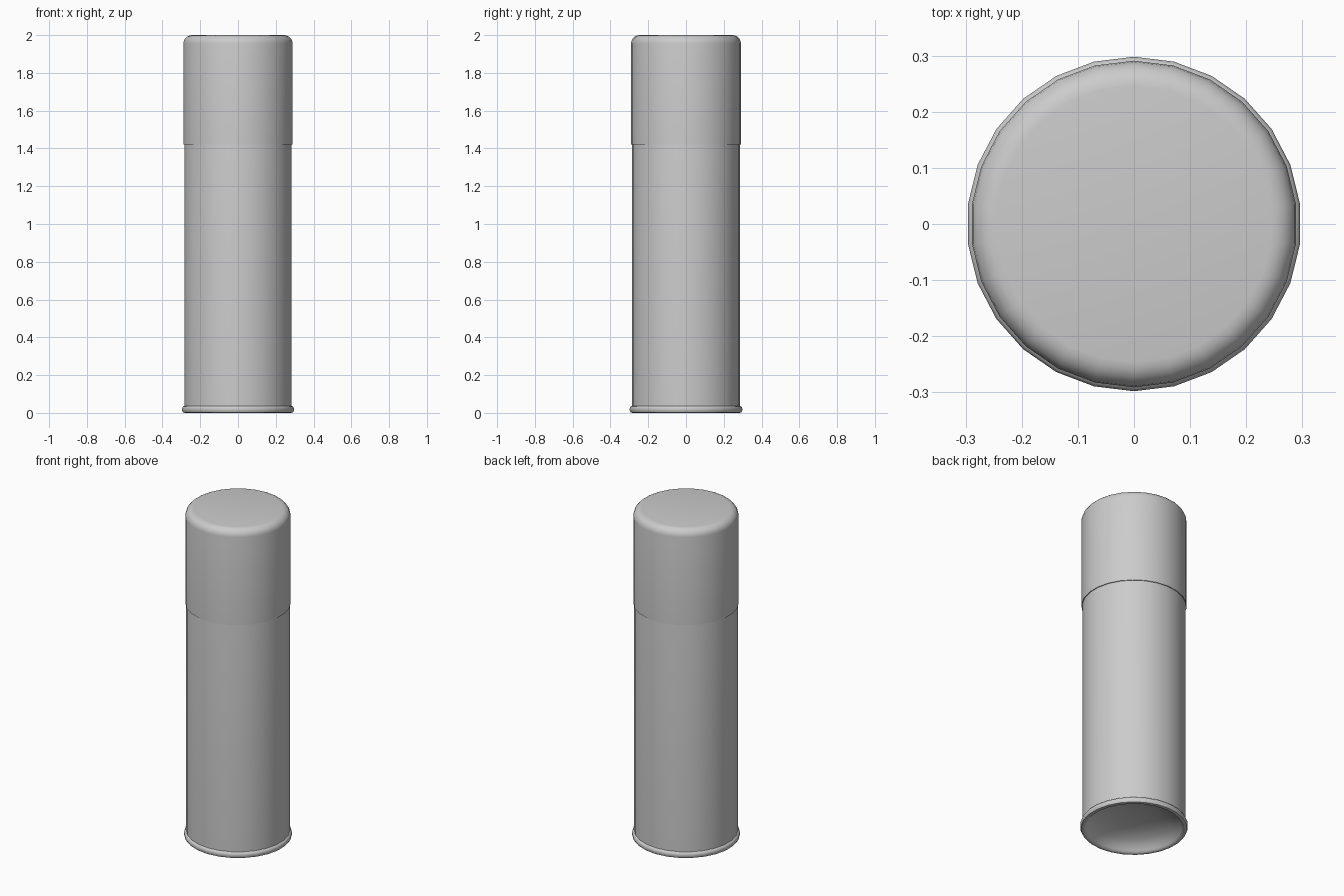
import bpy, bmesh, math

if "Cube" in bpy.data.objects:
    bpy.data.objects.remove(bpy.data.objects["Cube"])

SIDES = 26


def lathe(name, profile, angle=40):
    """Revolve an (r, z) profile around z; r = 0 points become poles."""
    bm = bmesh.new()
    rings = []
    for r, z in profile:
        if r == 0:
            rings.append([bm.verts.new((0, 0, z))] * SIDES)
        else:
            rings.append([bm.verts.new((r * math.sin(2 * math.pi * i / SIDES),
                                        r * math.cos(2 * math.pi * i / SIDES), z))
                          for i in range(SIDES)])
    for a, b in zip(rings, rings[1:]):
        for i in range(SIDES):
            j = (i + 1) % SIDES
            bm.faces.new(list(dict.fromkeys((a[i], a[j], b[j], b[i]))))
    bmesh.ops.recalc_face_normals(bm, faces=bm.faces)
    mesh = bpy.data.meshes.new(name)
    bm.to_mesh(mesh)
    bm.free()
    obj = bpy.data.objects.new(name, mesh)
    bpy.context.collection.objects.link(obj)
    bpy.ops.object.select_all(action='DESELECT')
    obj.select_set(True)
    bpy.context.view_layer.objects.active = obj
    bpy.ops.object.shade_smooth_by_angle(angle=math.radians(angle))
    return obj


# Can: inward-domed base, rolled bottom rim, straight wall, shoulder under the cap
dome = [(0, 0.09), (0.08, 0.086), (0.15, 0.075), (0.21, 0.055), (0.25, 0.03), (0.265, 0.012)]
rim = [(0.274, 0.002), (0.282, 0.0), (0.293, 0.003), (0.298, 0.012),
       (0.298, 0.024), (0.294, 0.033), (0.286, 0.037)]
wall = [(0.286, 1.42), (0.283, 1.45), (0.24, 1.52), (0.13, 1.56), (0, 1.56)]
lathe("can_body", dome + rim + wall)

# Cap: hollow shell with a rounded top edge
R, ROUND, TOP = 0.291, 0.045, 2.0
corner = [(R - ROUND + ROUND * math.cos(t), TOP - ROUND + ROUND * math.sin(t))
          for t in [math.radians(18 * k) for k in range(6)]]
inner = [(0, 1.97), (0.25, 1.97), (0.284, 1.94), (0.284, 1.42)]
lathe("cap", inner + [(R, 1.42)] + corner + [(0, TOP)])
